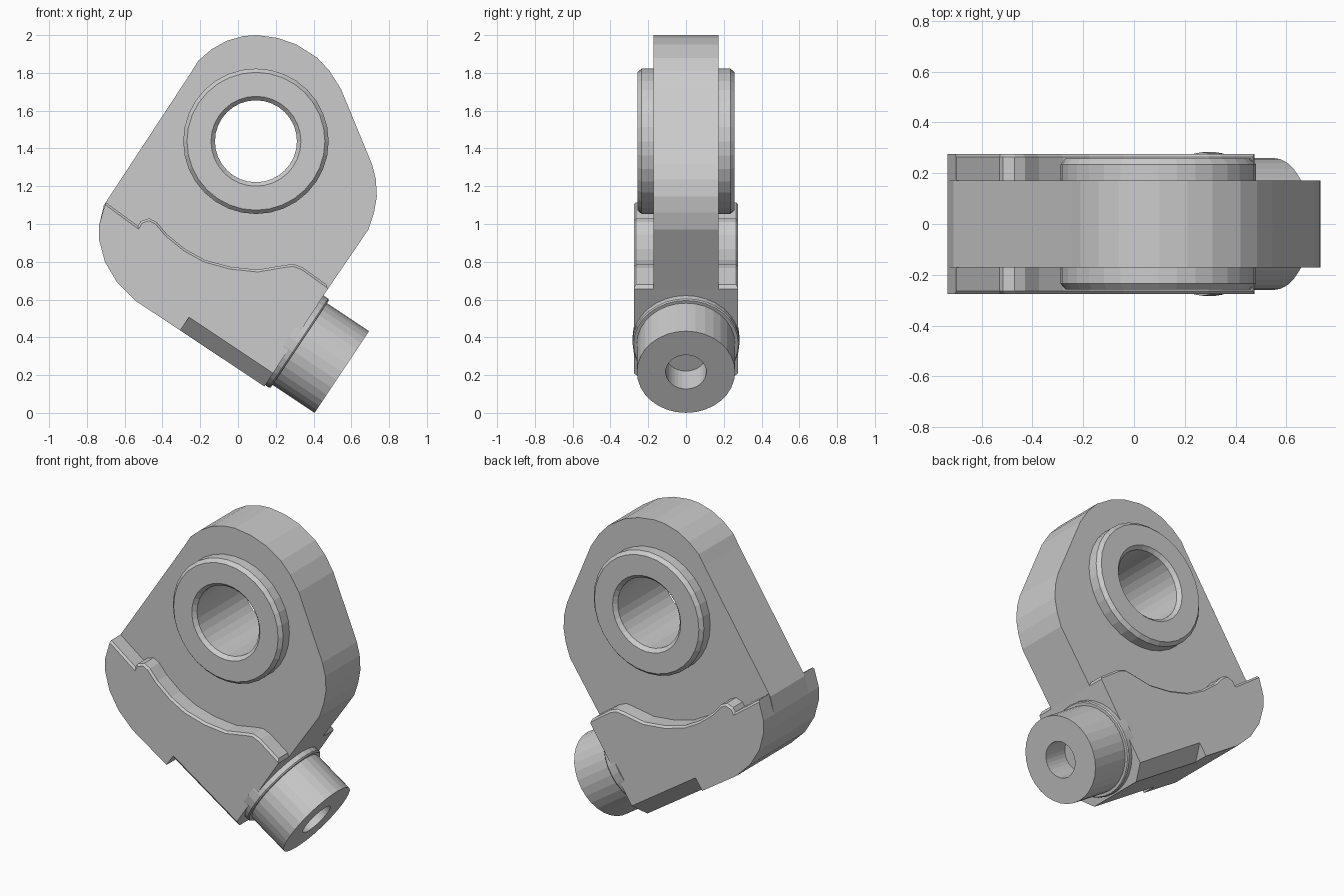
import bpy, bmesh, math
from mathutils import Vector, Matrix

if "Cube" in bpy.data.objects:
    bpy.data.objects.remove(bpy.data.objects["Cube"])

E = Vector((0.832, 0, -0.555))   # stub axis direction
F = Vector((0.555, 0, 0.832))    # perpendicular, away from the slanted foot


def finish(name, bm):
    bmesh.ops.remove_doubles(bm, verts=bm.verts, dist=1e-5)
    bmesh.ops.recalc_face_normals(bm, faces=bm.faces)
    me = bpy.data.meshes.new(name)
    bm.to_mesh(me)
    bm.free()
    ob = bpy.data.objects.new(name, me)
    bpy.context.collection.objects.link(ob)
    return ob


def prism(name, pts, offset, bevel_count=0, width=0.012):
    """Extrude 3D outline; optionally chamfer the first far-side edges."""
    bm = bmesh.new()
    n = len(pts)
    a = [bm.verts.new(p) for p in pts]
    b = [bm.verts.new(Vector(p) + Vector(offset)) for p in pts]
    bm.faces.new(a)
    bm.faces.new(b[::-1])
    for i in range(n):
        j = (i + 1) % n
        bm.faces.new((a[i], b[i], b[j], a[j]))
    bmesh.ops.recalc_face_normals(bm, faces=bm.faces)
    if bevel_count:
        edges = [bm.edges.get((b[i], b[i + 1])) for i in range(bevel_count)]
        bmesh.ops.bevel(bm, geom=edges, offset=width, segments=1, affect='EDGES')
    return finish(name, bm)


def lathe(name, profile, origin, axis, sides=32, closed=False):
    """Revolve (radius, height) points around an axis."""
    mat = Matrix.Translation(origin) @ Vector(axis).to_track_quat('Z', 'Y').to_matrix().to_4x4()
    bm = bmesh.new()
    rings = []
    for k in range(sides):
        t = 2 * math.pi * k / sides
        rings.append([bm.verts.new(mat @ Vector((r * math.cos(t), r * math.sin(t), h)))
                      for r, h in profile])
    m = len(profile)
    for k in range(sides):
        p, q = rings[k], rings[(k + 1) % sides]
        for i in range(m if closed else m - 1):
            j = (i + 1) % m
            bm.faces.new((p[i], q[i], q[j], p[j]))
    return finish(name, bm)


def cut(ob, cutter):
    cutter.hide_render = True
    mod = ob.modifiers.new("cut", 'BOOLEAN')
    mod.object = cutter
    mod.operation = 'DIFFERENCE'
    mod.solver = 'EXACT'
    bpy.context.view_layer.objects.active = ob
    bpy.ops.object.modifier_apply(modifier=mod.name)
    bpy.data.objects.remove(cutter)


# outline pieces (x, z)
crown = [(-.71, 1.10), (-.25, 1.80), (-.21, 1.865), (-.14, 1.925), (-.06, 1.97), (.03, 1.995),
         (.10, 2.0), (.21, 1.985), (.31, 1.95), (.42, 1.88), (.485, 1.81), (.545, 1.715),
         (.71, 1.315), (.73, 1.235), (.735, 1.145), (.72, 1.06), (.69, .97)]
foot = [(.475, .655), (.14, .14), (-.545, .595), (-.64, .69), (-.705, .80),
        (-.735, .915), (-.735, .995)]
cheek_top = [(-.70, 1.115), (-.53, .99), (-.515, 1.015), (-.47, 1.03), (-.43, 1.01),
             (-.375, .945), (-.28, .868), (-.175, .81), (-.04, .773), (.105, .758),
             (.25, .783), (.295, .788), (.345, .768), (.468, .68)]

BORE = Vector((.095, 0, 1.438))

# main body plate with opening for the bushing
body = prism("body", [(x, -.172, z) for x, z in crown + foot], (0, .344, 0))
cut(body, lathe("bore_cutter", [(0, -.4), (.3, -.4), (.3, .4), (0, .4)], BORE, (0, 1, 0)))

# bushing with chamfered rims and small blind oil hole
bush = lathe("bushing", [(.217, -.235), (.238, -.257), (.365, -.257), (.385, -.235),
                         (.385, .235), (.365, .257), (.238, .257), (.217, .235)],
             BORE, (0, 1, 0), closed=True)
cut(bush, lathe("oil_cutter", [(0, 0), (.025, 0), (.025, .32), (0, .32)], BORE, F, 12))

# raised cheeks on both sides, with a sloped relief along the foot
for side, label in ((-1, "front"), (1, "back")):
    cheek = prism(label + "_cheek", [(x, side * .172, z) for x, z in cheek_top + foot],
                  (0, side * .104, 0), len(cheek_top) - 1)
    relief = [(.166, .176), (.30, .176), (.30, .30)]
    cut(cheek, prism("relief_cutter",
                     [E * -.497 + F * v + Vector((0, side * y, 0)) for y, v in relief], E * .7))

# collared stub with a blind socket
lathe("stub", [(0, 0), (.283, 0), (.283, .062), (.277, .07), (.26, .07), (.26, .337),
               (.108, .337), (.108, .167), (0, .167)], F * .485, E)
